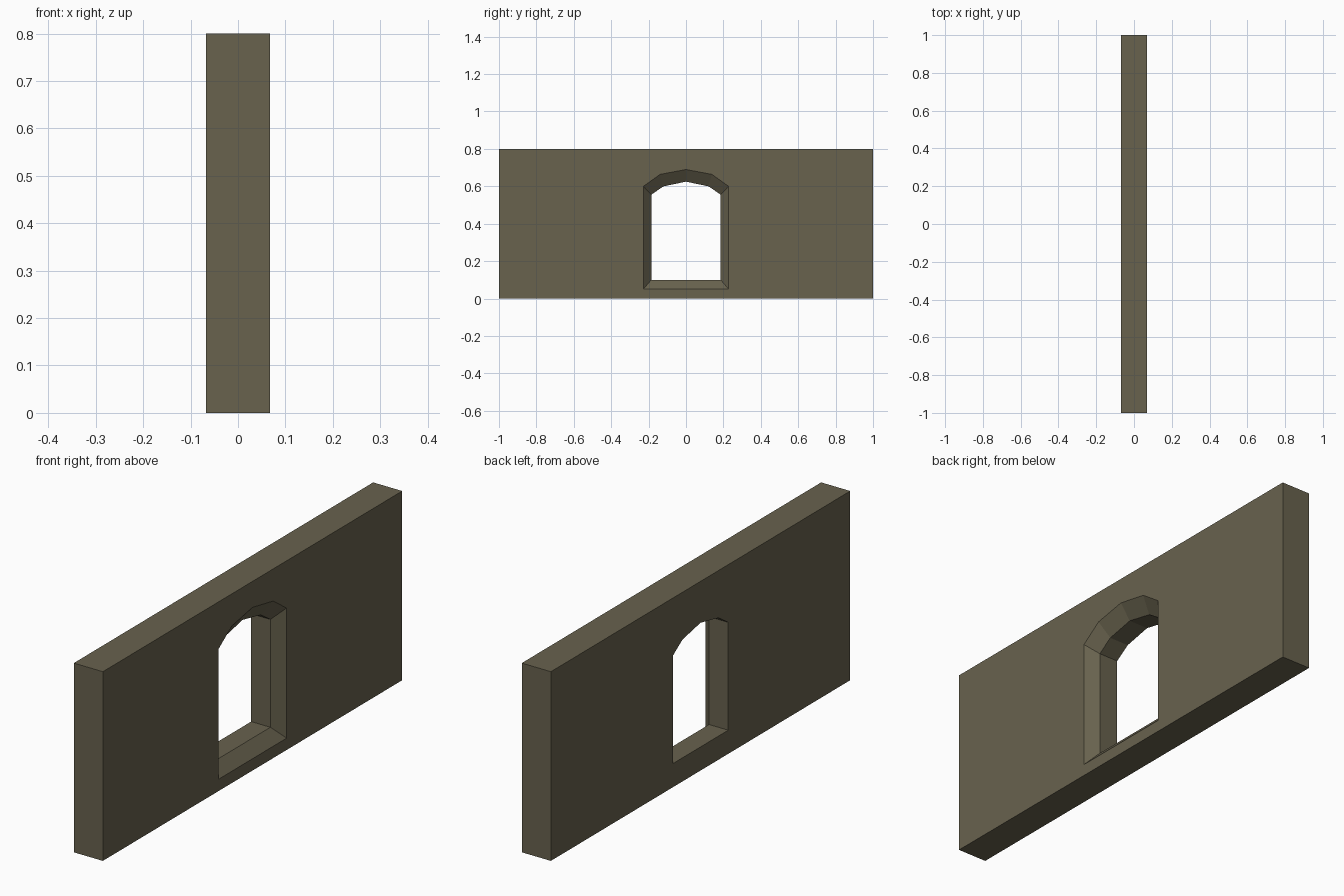
import bpy, bmesh

if "Cube" in bpy.data.objects:
    bpy.data.objects.remove(bpy.data.objects["Cube"])

HALF_T = 0.068      # half wall thickness
STEP_X = 0.022      # depth where the splay meets the straight reveal

# Half outlines of the opening (y, z), from sill centre to arch crown
INNER = [(0, 0.10), (0.185, 0.10), (0.185, 0.556), (0.12, 0.60), (0, 0.625)]
OUTER = [(0, 0.05), (0.228, 0.05), (0.228, 0.60), (0.138, 0.664), (0, 0.69)]
# Half outline of the wall
WALL = [(0, 0), (1, 0), (1, 0.8), (0, 0.8)]

stone = bpy.data.materials.new("olive stone")
stone.diffuse_color = (0.138, 0.122, 0.076, 1)
stone.use_nodes = True
stone.node_tree.nodes["Principled BSDF"].inputs["Base Color"].default_value = stone.diffuse_color

bm = bmesh.new()


def row(points, x):
    return [bm.verts.new((x, y, z)) for y, z in points]


def strip(a, b):
    for i in range(len(a) - 1):
        bm.faces.new((a[i], a[i + 1], b[i + 1], b[i]))


# Wall slab half with hole outline on each side
wall_back, wall_front = row(WALL, -HALF_T), row(WALL, HALF_T)
hole_back, hole_mid = row(INNER, -HALF_T), row(INNER, STEP_X)
hole_front = row(OUTER, HALF_T)
strip(wall_back, wall_front)
bm.faces.new(wall_front + hole_front[::-1])
bm.faces.new(wall_back + hole_back[::-1])

# Straight reveal and splayed surround
strip(hole_back, hole_mid)
strip(hole_mid, hole_front)

# Mirror the other half and weld the seam
copy = bmesh.ops.duplicate(bm, geom=bm.verts[:] + bm.edges[:] + bm.faces[:])
for v in copy["geom"]:
    if isinstance(v, bmesh.types.BMVert):
        v.co.y *= -1
bmesh.ops.remove_doubles(bm, verts=bm.verts[:], dist=0.0001)
bmesh.ops.recalc_face_normals(bm, faces=bm.faces[:])

mesh = bpy.data.meshes.new("window_wall")
bm.to_mesh(mesh)
bm.free()
mesh.materials.append(stone)
bpy.context.collection.objects.link(bpy.data.objects.new("window_wall", mesh))
